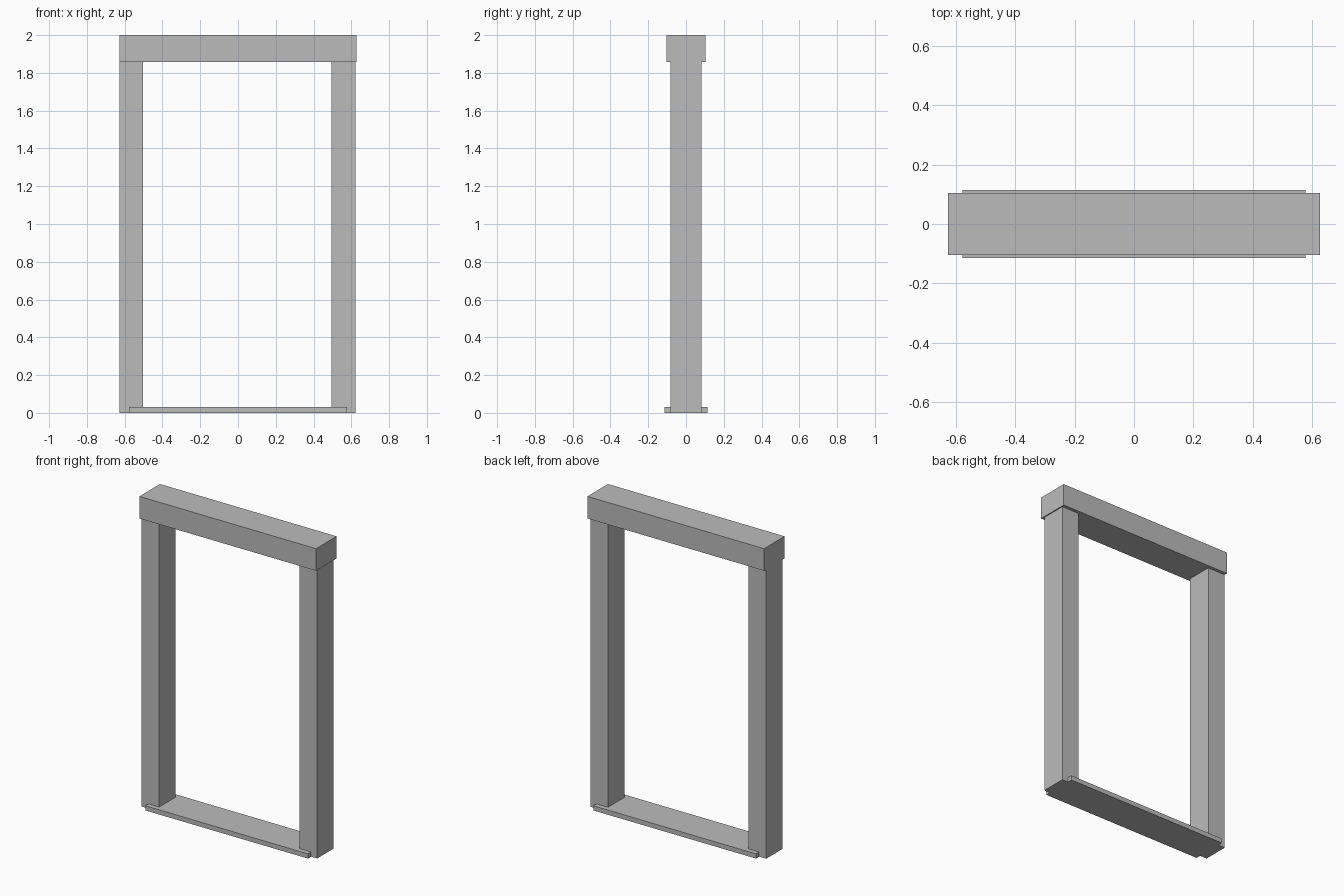
import bpy

cube = bpy.data.objects.get("Cube")
if cube:
    bpy.data.objects.remove(cube, do_unlink=True)

# Single plain grey
GREY = (0.5, 0.5, 0.5, 1)
grey = bpy.data.materials.new("plain_grey")
grey.use_nodes = True
grey.diffuse_color = GREY
bsdf = next(n for n in grey.node_tree.nodes if n.type == 'BSDF_PRINCIPLED')
bsdf.inputs["Base Color"].default_value = GREY


def box(name, low, high):
    """Flat-faced block between two opposite corners."""
    centre = [(a + b) / 2 for a, b in zip(low, high)]
    bpy.ops.mesh.primitive_cube_add(size=1, location=centre)
    obj = bpy.context.object
    obj.name = obj.data.name = name
    obj.scale = [b - a for a, b in zip(low, high)]
    bpy.ops.object.transform_apply(location=False, rotation=False, scale=True)
    obj.data.materials.append(grey)
    return obj


LINTEL_Z = 1.858

# Upright jambs; the right one sits flush with the lintel end
box("right_post", (-0.628, -0.083, 0), (-0.502, 0.083, LINTEL_Z))
box("left_post", (0.496, -0.083, 0), (0.621, 0.083, LINTEL_Z))

# Header beam across the top
box("lintel", (-0.628, -0.104, LINTEL_Z), (0.628, 0.104, 2))

# Thin sill, wider in depth than the posts
box("threshold", (-0.578, -0.115, 0), (0.578, 0.115, 0.03))
